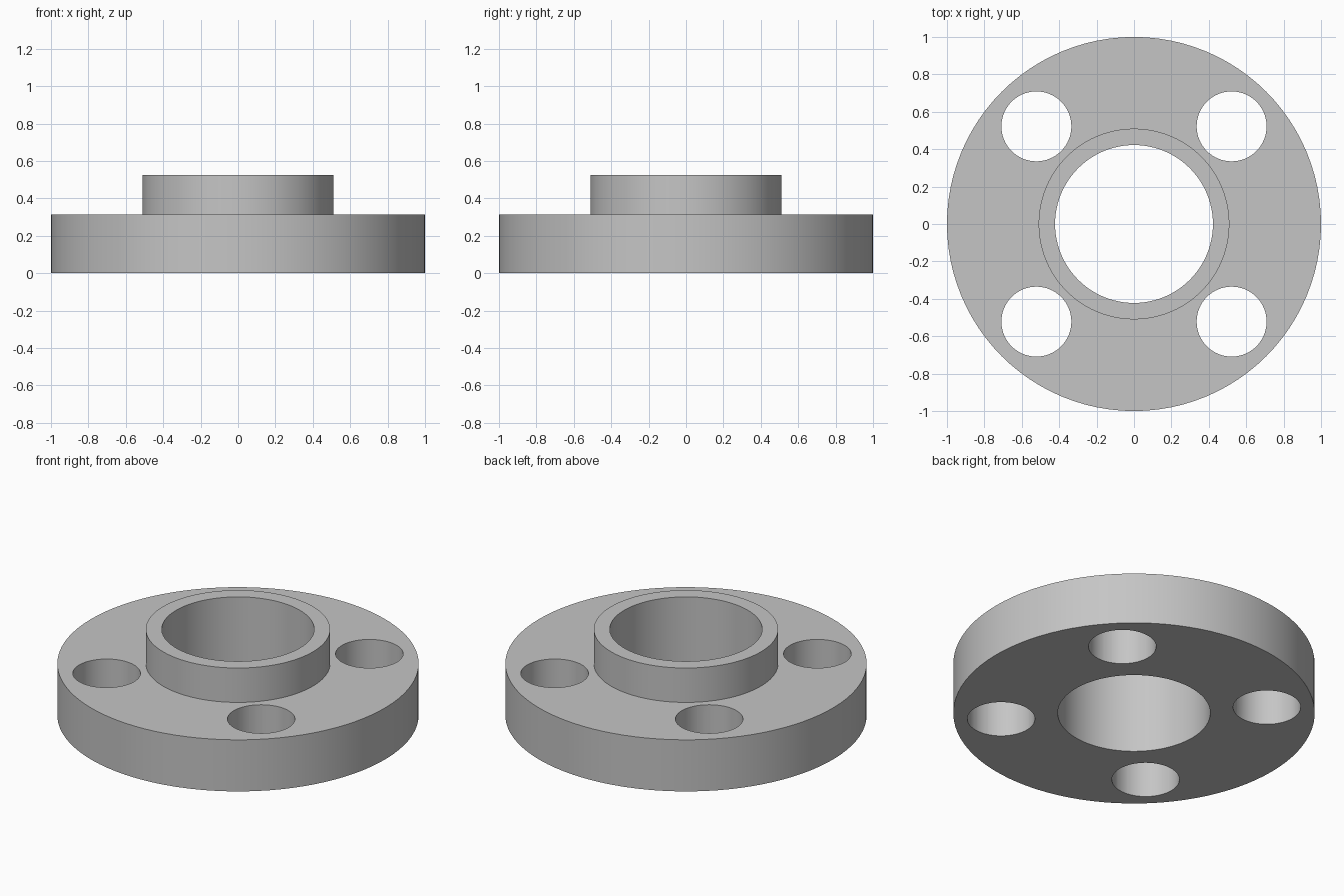
import bpy
import bmesh
from math import pi, radians
from mathutils import Vector

cube = bpy.data.objects.get("Cube")
if cube:
    bpy.data.objects.remove(cube, do_unlink=True)

SEGMENTS = 96
BORE, HUB, RIM = 0.422, 0.51, 1.0
PLATE_TOP, HUB_TOP = 0.315, 0.525
BOLT_OFFSET, BOLT_RADIUS = 0.522, 0.187

# Single grey metal colour
steel = bpy.data.materials.new("grey_steel")
steel.use_nodes = True
colour = (0.56, 0.56, 0.56, 1)
steel.diffuse_color = colour
steel.node_tree.nodes["Principled BSDF"].inputs["Base Color"].default_value = colour


def add_object(name, bm):
    bmesh.ops.recalc_face_normals(bm, faces=bm.faces)
    mesh = bpy.data.meshes.new(name)
    bm.to_mesh(mesh)
    bm.free()
    obj = bpy.data.objects.new(name, mesh)
    bpy.context.collection.objects.link(obj)
    return obj


# Flange: plate, raised hub and bore turned from one closed profile
profile = [(BORE, 0), (RIM, 0), (RIM, PLATE_TOP), (HUB, PLATE_TOP), (HUB, HUB_TOP), (BORE, HUB_TOP)]
bm = bmesh.new()
ring = [bm.verts.new((r, 0, z)) for r, z in profile]
edges = [bm.edges.new((a, b)) for a, b in zip(ring, ring[1:] + ring[:1])]
bmesh.ops.spin(bm, geom=ring + edges, axis=(0, 0, 1), cent=(0, 0, 0),
               angle=2 * pi, steps=SEGMENTS, use_merge=True)
bmesh.ops.remove_doubles(bm, verts=bm.verts, dist=0.0001)
flange = add_object("flange", bm)
flange.data.materials.append(steel)

# Four bolt holes drilled through the plate
bm = bmesh.new()
for sx in (-1, 1):
    for sy in (-1, 1):
        made = bmesh.ops.create_cone(bm, cap_ends=True, segments=64, radius1=BOLT_RADIUS,
                                     radius2=BOLT_RADIUS, depth=1)
        bmesh.ops.translate(bm, verts=made["verts"],
                            vec=Vector((sx * BOLT_OFFSET, sy * BOLT_OFFSET, 0.15)))
cutter = add_object("bolt_hole_cutter", bm)
cutter.data.materials.append(steel)
cutter.hide_render = True

drill = flange.modifiers.new("bolt_holes", 'BOOLEAN')
drill.operation = 'DIFFERENCE'
drill.solver = 'EXACT'
drill.object = cutter

# Apply the drilling, then smooth the walls and keep the rims sharp
bpy.context.view_layer.update()
depsgraph = bpy.context.evaluated_depsgraph_get()
drilled = bpy.data.meshes.new_from_object(flange.evaluated_get(depsgraph))
flange.modifiers.clear()
flange.data = drilled
bpy.data.objects.remove(cutter, do_unlink=True)

bpy.ops.object.select_all(action='DESELECT')
flange.select_set(True)
bpy.context.view_layer.objects.active = flange
bpy.ops.object.shade_smooth_by_angle(angle=radians(30))
